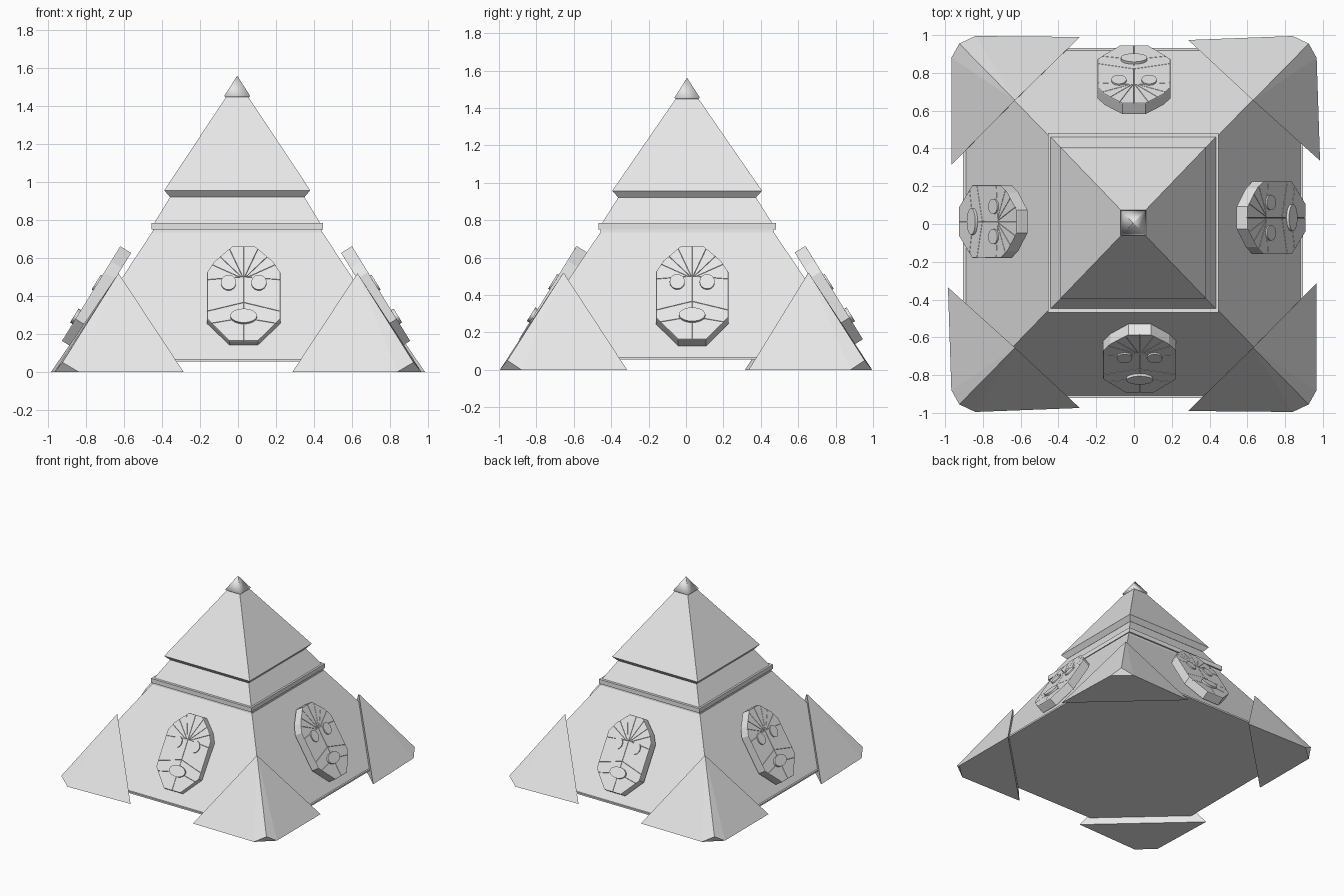
import bpy, bmesh
from math import radians, cos, sin, pi
from mathutils import Matrix, Vector

cube = bpy.data.objects.get("Cube")
if cube:
    bpy.data.objects.remove(cube, do_unlink=True)

stone = bpy.data.materials.new("pale_grey_stone")
stone.use_nodes = True
stone.diffuse_color = (0.8, 0.8, 0.8, 1)
stone.node_tree.nodes["Principled BSDF"].inputs["Base Color"].default_value = (0.8, 0.8, 0.8, 1)


def finish(name, bm, matrix=Matrix.Identity(4)):
    bmesh.ops.recalc_face_normals(bm, faces=bm.faces)
    mesh = bpy.data.meshes.new(name)
    bm.to_mesh(mesh)
    bm.free()
    mesh.materials.append(stone)
    obj = bpy.data.objects.new(name, mesh)
    obj.matrix_world = matrix
    bpy.context.collection.objects.link(obj)
    return obj


def tier(name, profile, stretch=1.04):
    """Stack of square rings given as (half width, height)."""
    bm = bmesh.new()
    rings = []
    for half, z in profile:
        rings.append([bm.verts.new((sx * half - 0.004, sy * half * stretch + 0.006, z))
                      for sx, sy in ((-1, -1), (1, -1), (1, 1), (-1, 1))])
    for low, high in zip(rings, rings[1:]):
        for i in range(4):
            j = (i + 1) % 4
            bm.faces.new((low[i], low[j], high[j], high[i]))
    bm.faces.new(rings[0])
    bm.faces.new(rings[-1])
    return finish(name, bm)


# Stepped pyramid
tier("base_slab", [(0.9, 0.055), (0.9, 0.068)], 1.03)
tier("lower_body", [(0.888, 0.066), (0.45, 0.735)], 1.03)
tier("neck", [(0.447, 0.73), (0.44, 0.78), (0.352, 0.925)])
tier("trim_band", [(0.452, 0.75), (0.452, 0.785)], 1.05)
tier("upper_pyramid", [(0.355, 0.922), (0.385, 0.957), (0.05, 1.462)])
tip = tier("tip", [(0.058, 1.445), (0.068, 1.455), (0.001, 1.56)], 1.0)
tip.data.polygons.foreach_set("use_smooth", [True] * len(tip.data.polygons))


# Corner caps, sliced off by an upright diagonal plane
def corner_cap(name, sx, sy):
    k = sx * sy
    points = [(0.63, 0.655, 0.52), (0.287, 0.982 - 0.008 * k, 0),
              (0.975 + 0.01 * k, 0.325 + 0.01 * k, 0),
              (0.84, 0.995, 0), (0.967, 0.88, 0), (0.925, 0.955, 0.05)]
    bm = bmesh.new()
    for x, y, z in points:
        bm.verts.new((sx * x, sy * y, z))
    bmesh.ops.convex_hull(bm, input=bm.verts)
    bmesh.ops.dissolve_limit(bm, angle_limit=radians(1), verts=bm.verts, edges=bm.edges)
    finish(name, bm)


for sy, depth in ((-1, "front"), (1, "back")):
    for sx, side in ((-1, "right"), (1, "left")):
        corner_cap(f"{depth}_{side}_corner_cap", sx, sy)


# Carved masks
def split(bm, point, direction, rule):
    """Score a straight line across the faces chosen by the rule."""
    faces = [f for f in bm.faces if rule(f.calc_center_median())]
    geom = faces + list({e for f in faces for e in f.edges}) + list({v for f in faces for v in f.verts})
    normal = Vector((-direction[1], direction[0], 0))
    bmesh.ops.bisect_plane(bm, geom=geom, dist=1e-5, plane_co=(*point, 0), plane_no=normal)


def mask_plate(name, matrix):
    half = [(0.06, 0.293), (0.155, 0.2), (0.193, 0.133), (0.193, -0.157), (0.075, -0.293)]
    outline = half + [(-x, y) for x, y in reversed(half)]
    bm = bmesh.new()
    bm.faces.new([bm.verts.new((x, y, 0)) for x, y in outline])
    split(bm, (0, 0), (0, 1), lambda c: True)
    for s in (-1, 1):
        # Brow line, mouth line, then forehead and jaw rays
        split(bm, (0, 0.105), (s, -0.1), lambda c: c.x * s > 0)
        split(bm, (0, -0.055), (s, -0.28), lambda c: c.x * s > 0 and c.y < 0.06)
        for a in (28, 48, 68):
            split(bm, (0, 0.09), (s * cos(radians(a)), sin(radians(a))),
                  lambda c: c.x * s > 0 and c.y > 0.1)
        split(bm, (0, -0.15), (s, -0.2), lambda c: c.x * s > 0 and c.y < -0.1)
    panels = list(bm.faces)
    # Plate sides and back
    result = bmesh.ops.extrude_face_region(bm, geom=panels, use_keep_orig=True)
    lower = [g for g in result["geom"] if isinstance(g, bmesh.types.BMVert)]
    bmesh.ops.translate(bm, verts=lower, vec=(0, 0, -0.062))
    bmesh.ops.recalc_face_normals(bm, faces=bm.faces)
    # Raised panels leave narrow grooves between them
    tops = [f for f in bm.faces if all(v.co.z > -0.01 for v in f.verts)]
    bmesh.ops.inset_individual(bm, faces=tops, thickness=0.002, depth=0.005)
    finish(name, bm, matrix)


def oval(name, matrix, x, y, rx, ry, height):
    bm = bmesh.new()
    shape = Matrix.Translation((x, y, height / 2)) @ Matrix.Diagonal((rx, ry, height, 1))
    bmesh.ops.create_cone(bm, cap_ends=True, segments=24, radius1=1, radius2=1, depth=1, matrix=shape)
    finish(name, bm, matrix)


for i, (side, shift, reach) in enumerate((("front", 0.03, 0.735), ("left", 0.033, 0.75),
                                          ("back", 0, 0.788), ("right", -0.013, 0.77))):
    place = (Matrix.Rotation(i * pi / 2, 4, "Z") @ Matrix.Translation((shift, -reach, 0.41))
             @ Matrix.Rotation(radians(58.4), 4, "X"))
    mask_plate(f"{side}_mask", place)
    oval(f"{side}_mask_right_eye", place, -0.08, 0.065, 0.04, 0.046, 0.014)
    oval(f"{side}_mask_left_eye", place, 0.08, 0.065, 0.04, 0.046, 0.014)
    oval(f"{side}_mask_mouth", place, 0, -0.145, 0.07, 0.043, 0.02)
